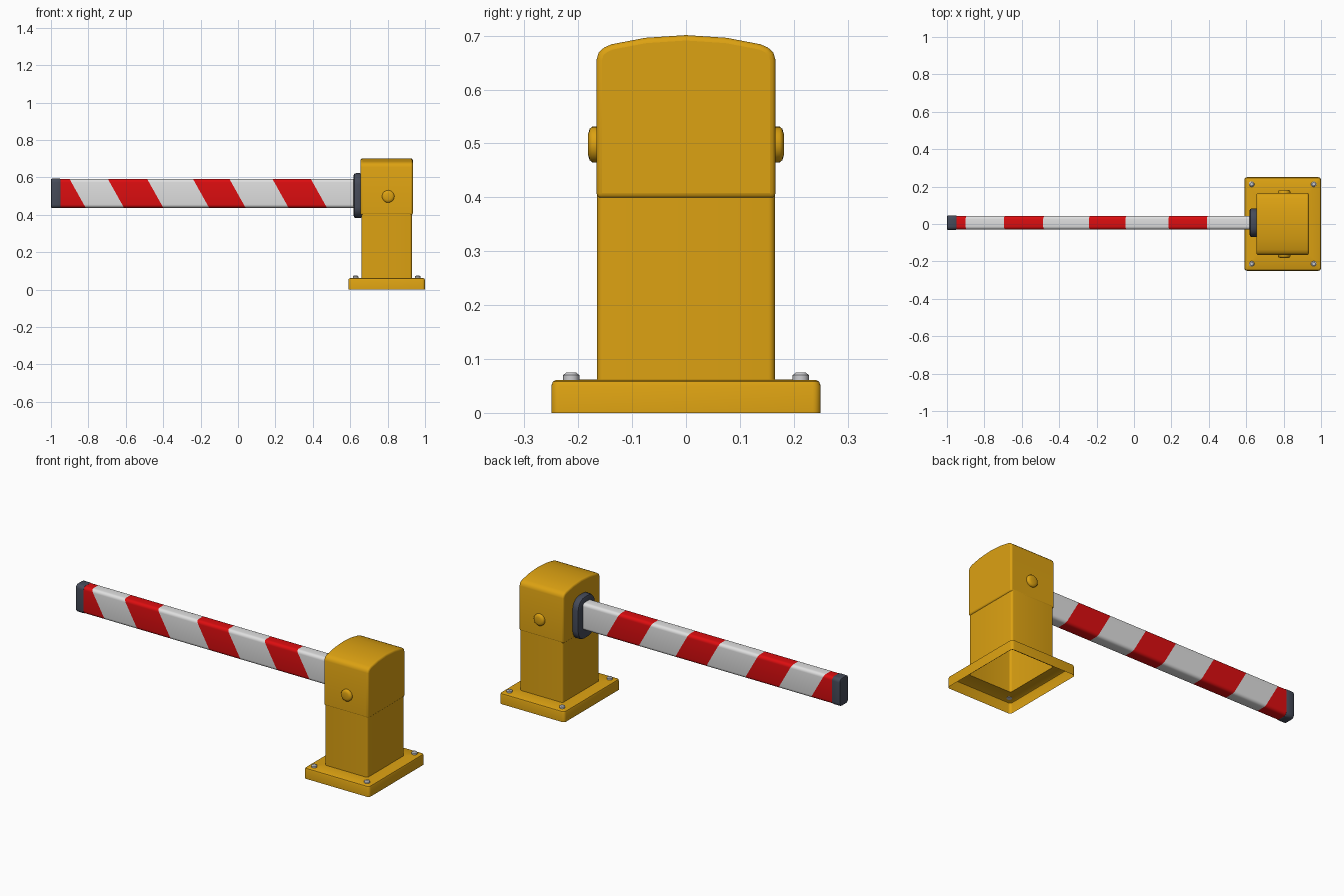
import bpy, bmesh
from math import sin, cos, pi, radians
from mathutils import Vector

if "Cube" in bpy.data.objects:
    bpy.data.objects.remove(bpy.data.objects["Cube"], do_unlink=True)


def material(name, rgb):
    m = bpy.data.materials.new(name)
    m.use_nodes = True
    m.diffuse_color = (*rgb, 1)
    m.node_tree.nodes["Principled BSDF"].inputs["Base Color"].default_value = (*rgb, 1)
    return m


yellow = material("safety yellow", (0.72, 0.36, 0.006))
white = material("boom white", (0.74, 0.74, 0.74))
red = material("stripe red", (0.72, 0.004, 0.005))
slate = material("dark slate", (0.06, 0.07, 0.10))
steel = material("bolt steel", (0.6, 0.6, 0.62))

# Local (u, v, t) to world, t being the direction of the loft
AXES = {
    "x": lambda u, v, t: (t, u, v),
    "y": lambda u, v, t: (v, t, u),
    "z": lambda u, v, t: (u, v, t),
}


def rounded_rect(hu, hv, r, n=5):
    """Counter-clockwise outline; a square with r = half-size is a circle."""
    pts = []
    for q, (su, sv) in enumerate([(1, 1), (-1, 1), (-1, -1), (1, -1)]):
        for i in range(n + 1):
            a = (q + i / n) * pi / 2
            pts.append((su * (hu - r) + r * cos(a), sv * (hv - r) + r * sin(a)))
    return pts


def finish(name, bm, mats, angle=40):
    bmesh.ops.remove_doubles(bm, verts=bm.verts, dist=1e-5)
    bmesh.ops.recalc_face_normals(bm, faces=bm.faces)
    mesh = bpy.data.meshes.new(name)
    bm.to_mesh(mesh)
    bm.free()
    for m in mats:
        mesh.materials.append(m)
    ob = bpy.data.objects.new(name, mesh)
    bpy.context.collection.objects.link(ob)
    bpy.ops.object.select_all(action="DESELECT")
    ob.select_set(True)
    bpy.context.view_layer.objects.active = ob
    bpy.ops.object.shade_smooth_by_angle(angle=radians(angle))
    return ob


def loft(rings, axis, centre, start_cap=True, end_cap=True):
    """Skin a list of (outline, t) rings along an axis."""
    bm = bmesh.new()
    c = Vector(centre)
    loops = [[bm.verts.new(c + Vector(AXES[axis](u, v, t))) for u, v in outline]
             for outline, t in rings]
    for a, b in zip(loops, loops[1:]):
        for i in range(len(a)):
            j = (i + 1) % len(a)
            bm.faces.new((a[i], a[j], b[j], b[i]))
    if start_cap:
        bm.faces.new(loops[0][::-1])
    if end_cap:
        bm.faces.new(loops[-1])
    return bm


def box_rings(hu, hv, r, t0, t1, b):
    """Rounded bar with softened ends of size b."""
    return [(rounded_rect(hu - b, hv - b, r - b), t0),
            (rounded_rect(hu - b * 0.3, hv - b * 0.3, r - b * 0.3), t0 + b * 0.3),
            (rounded_rect(hu, hv, r), t0 + b),
            (rounded_rect(hu, hv, r), t1 - b),
            (rounded_rect(hu - b * 0.3, hv - b * 0.3, r - b * 0.3), t1 - b * 0.3),
            (rounded_rect(hu - b, hv - b, r - b), t1)]


POST_X = 0.795

# Base flange and hollow post, open underneath
rings = [(rounded_rect(0.205, 0.25, 0.015), 0),
         (rounded_rect(0.205, 0.25, 0.015), 0.05),
         (rounded_rect(0.202, 0.247, 0.013), 0.058),
         (rounded_rect(0.196, 0.241, 0.01), 0.061),
         (rounded_rect(0.135, 0.165, 0.012), 0.062),
         (rounded_rect(0.135, 0.165, 0.012), 0.41)]
finish("base_and_post", loft(rings, "z", (POST_X, 0, 0), False, True), [yellow])

# Arched head
half = [(0.166, 0.398), (0.166, 0.655), (0.162, 0.669), (0.152, 0.678),
        (0.138, 0.684), (0.075, 0.696)]
outline = half + [(0, 0.701)] + [(-y, z) for y, z in reversed(half)]
head = finish("head", loft([(outline, -0.14), (outline, 0.14)], "x", (POST_X, 0, 0)),
              [yellow])
bevel = head.modifiers.new("soft edges", "BEVEL")
bevel.width = 0.01
bevel.segments = 3
bevel.limit_method = "ANGLE"
bevel.angle_limit = radians(40)

# Domed pivot caps on the front and back of the head
for side, label in ((-1, "front"), (1, "back")):
    rings = [(rounded_rect(r, r, r), side * t) for r, t in
             ((0.033, 0.160), (0.033, 0.174), (0.029, 0.179), (0.018, 0.182))]
    finish(label + "_pivot_cap", loft(rings, "y", (0.803, 0, 0.498)), [yellow])

# Flange bolts
for sx in (-1, 1):
    for sy in (-1, 1):
        rings = [(rounded_rect(r, r, r, 3), t) for r, t in
                 ((0.015, 0.06), (0.015, 0.07), (0.009, 0.075))]
        name = ("left" if sx > 0 else "right") + ("_back" if sy > 0 else "_front") + "_bolt"
        finish(name, loft(rings, "z", (POST_X + sx * 0.166, sy * 0.213, 0)), [steel])

# Collar where the boom meets the head
finish("boom_collar",
       loft(box_rings(0.077, 0.12, 0.06, 0.618, 0.665, 0.012), "x", (0, 0.007, 0.502)),
       [slate])

# Boom, cut along slanted planes into alternating stripes
BOOM = (0, 0.007, 0.514)
TOP = 0.59
SLANT = 0.56
section = rounded_rect(0.037, 0.077, 0.018)
bm = loft([(section, -0.952), (section, 0.63)], "x", BOOM)
edges = [-0.90, -0.695, -0.485, -0.24, -0.045, 0.185, 0.39]
for x in edges:
    bmesh.ops.bisect_plane(bm, geom=bm.verts[:] + bm.edges[:] + bm.faces[:],
                           plane_co=(x, 0, TOP), plane_no=(1, 0, SLANT))
for f in bm.faces:
    c = f.calc_center_median()
    along = c.x - SLANT * (TOP - c.z)
    passed = sum(along > x for x in edges)
    f.material_index = 1 if passed % 2 == 0 else 0
finish("striped_boom", bm, [white, red])

# End cap of the boom
finish("boom_end_cap",
       loft(box_rings(0.039, 0.079, 0.02, -1.0, -0.948, 0.006), "x", BOOM), [slate])
